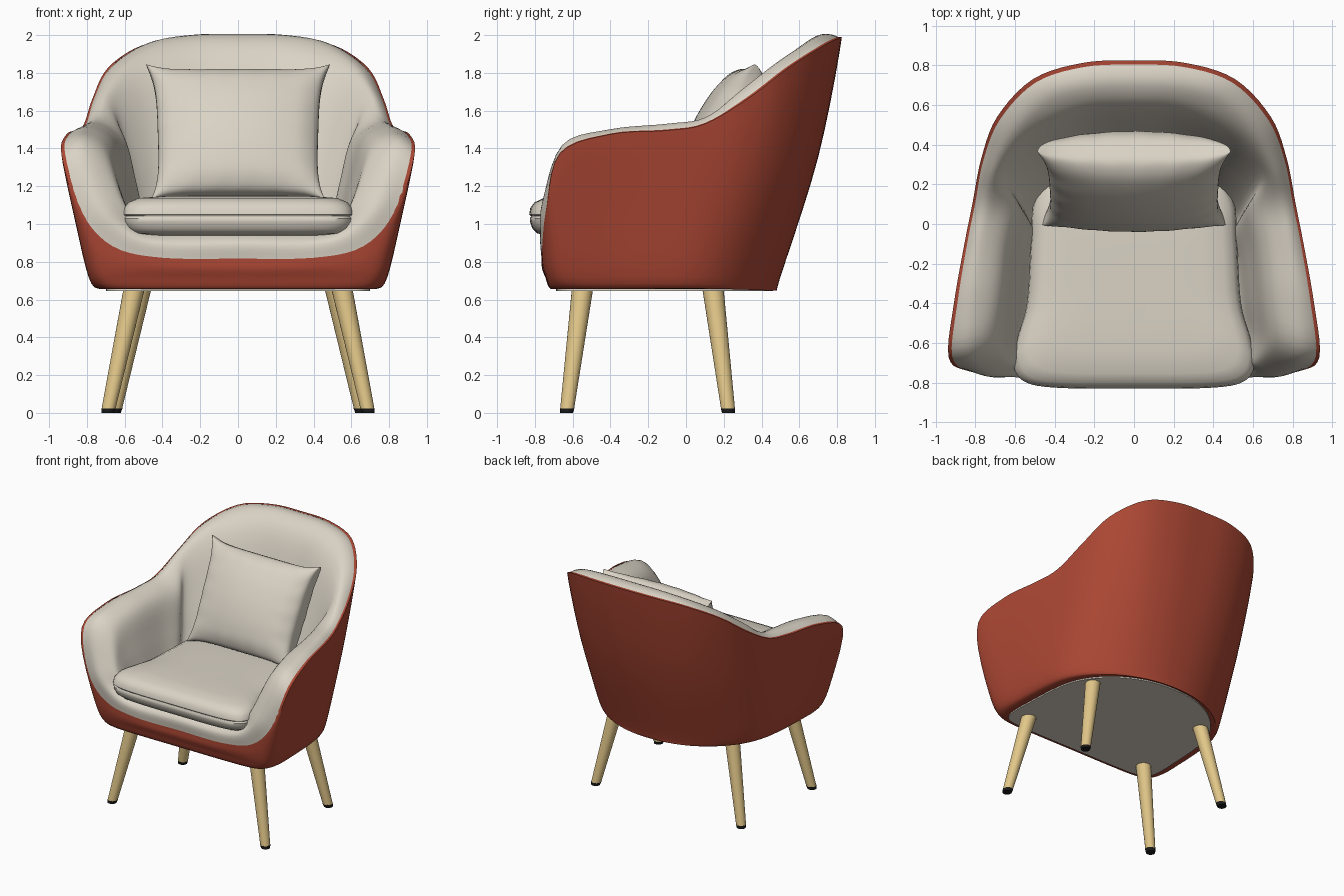
import bpy, bmesh, math
from mathutils import Vector, Matrix

cube = bpy.data.objects.get("Cube")
if cube:
    bpy.data.objects.remove(cube, do_unlink=True)


def material(name, rgb):
    mat = bpy.data.materials.new(name)
    mat.use_nodes = True
    mat.diffuse_color = (*rgb, 1)
    bsdf = next(n for n in mat.node_tree.nodes if n.type == 'BSDF_PRINCIPLED')
    bsdf.inputs["Base Color"].default_value = (*rgb, 1)
    bsdf.inputs["Roughness"].default_value = 0.8
    return mat


RED = material("brick red fabric", (0.41, 0.063, 0.034))
CREAM = material("cream fabric", (0.70, 0.65, 0.56))
WOOD = material("pale wood", (0.76, 0.57, 0.25))
BLACK = material("black rubber", (0.01, 0.01, 0.01))


def finish(name, bm, mat, angle=50):
    bmesh.ops.recalc_face_normals(bm, faces=bm.faces)
    mesh = bpy.data.meshes.new(name)
    bm.to_mesh(mesh)
    bm.free()
    mesh.materials.append(mat)
    obj = bpy.data.objects.new(name, mesh)
    bpy.context.collection.objects.link(obj)
    bpy.ops.object.select_all(action='DESELECT')
    obj.select_set(True)
    bpy.context.view_layer.objects.active = obj
    bpy.ops.object.shade_smooth_by_angle(angle=math.radians(angle))
    return obj


def catmull(a, b, c, d, t):
    return 0.5 * (2 * b + (c - a) * t + (2 * a - 5 * b + 4 * c - d) * t * t
                  + (3 * b - a - 3 * c + d) * t ** 3)


def closed_loop(half, steps=5):
    """Mirror a half outline across x and smooth it into a closed loop."""
    pts = [Vector(p) for p in half]
    pts += [Vector((-p.x, p.y, p.z)) for p in pts[-2:0:-1]]
    n = len(pts)
    return [catmull(pts[i - 1], pts[i], pts[(i + 1) % n], pts[(i + 2) % n], s / steps)
            for i in range(n) for s in range(steps)]


def smooth_rows(rows, steps=5):
    """Spline across rows; the first and last rows only guide the ends."""
    out = []
    for k in range(1, len(rows) - 2):
        for s in range(steps):
            out.append([catmull(*q, s / steps) for q in zip(*rows[k - 1:k + 3])])
    return out + [rows[-2]]


def loft(name, rows, mat, cap_start=False, cap_end=False, angle=50):
    bm = bmesh.new()
    rings = [[bm.verts.new(p) for p in row] for row in rows]
    for lo, hi in zip(rings, rings[1:]):
        for i in range(len(lo)):
            bm.faces.new((lo[i - 1], lo[i], hi[i], hi[i - 1]))
    if cap_start:
        bm.faces.new(rings[0])
    if cap_end:
        bm.faces.new(rings[-1])
    return finish(name, bm, mat, angle)


def blend(a, b, t):
    return [p.lerp(q, t) for p, q in zip(a, b)]


# Guide curves, front centre round one side to back centre
BASE = [(0, -.745), (.4, -.745), (.66, -.735), (.76, -.69), (.79, -.58), (.785, -.38),
        (.77, -.14), (.735, .05), (.65, .21), (.51, .345), (.35, .435), (.18, .485), (0, .5)]
RIM = [(0, -.76, .81), (.4, -.765, .815), (.67, -.76, .875), (.84, -.74, 1.06),
       (.935, -.67, 1.37), (.908, -.4, 1.475), (.855, -.1, 1.495), (.815, .1, 1.53),
       (.77, .33, 1.665), (.69, .54, 1.825), (.51, .73, 1.945), (.26, .812, 1.985),
       (0, .825, 1.99)]
CREST = [(0, -.765, .9), (.4, -.765, .9), (.6, -.77, .96), (.74, -.76, 1.12),
         (.82, -.65, 1.42), (.8, -.4, 1.5), (.77, -.1, 1.53), (.73, .1, 1.56),
         (.705, .27, 1.69), (.6, .46, 1.84), (.43, .62, 1.95), (.23, .68, 1.99),
         (0, .69, 1.995)]
INNER = [(0, -.7, .95), (.4, -.7, .95), (.54, -.71, .99), (.63, -.71, 1.13),
         (.69, -.6, 1.36), (.67, -.38, 1.43), (.64, -.1, 1.45), (.6, .09, 1.45),
         (.64, .23, 1.58), (.53, .39, 1.71), (.37, .5, 1.81), (.2, .555, 1.85),
         (0, .565, 1.86)]

base = closed_loop([(x, y, .72) for x, y in BASE])
rim, crest, inner = map(closed_loop, (RIM, CREST, INNER))
foot = [Vector((p.x * .92, p.y * .96, .655)) for p in base]
middle = []
for p in blend(base, rim, .5):
    out = Vector((p.x, p.y, 0)).normalized()
    middle.append(p + out * (.008 + .045 * max(0, p.y)))

# Outer shell with a thin turned-in rim
under = [p * .9 + Vector((0, 0, .08)) for p in foot]
shell_rows = smooth_rows([under, foot, base, middle, rim, blend(rim, crest, .3)])
loft("outer_shell", shell_rows + [blend(rim, crest, .16)], RED, cap_start=True)

# Inner padding: rolled rim, arms, backrest and seat well
floor = [Vector((p.x * .78, p.y * .65 - .14, .95)) for p in inner]
wall = [p + Vector((0, p.y * .03, 0)) for p in blend(inner, floor, .5)]
well = [Vector((p.x * .7, p.y * .7 - .05, .94)) for p in floor]
start = [p - Vector((0, 0, .004)) for p in blend(rim, crest, .12)]
roll = blend(middle, rim, .85)
loft("inner_padding", smooth_rows([roll, start, crest, inner, wall, floor, well]),
     CREAM, cap_end=True, angle=70)

# Underside panel
panel = [[Vector((p.x * .96, p.y * .96, z)) for p in foot] for z in (.645, .665)]
loft("base_panel", panel, CREAM, True, True)

# Seat cushion with a seam around its edge
outline = closed_loop([(0, -.83, 0), (.4, -.825, 0), (.56, -.79, 0), (.61, -.7, 0),
                       (.59, -.58, 0), (.54, -.4, 0), (.52, -.1, 0), (.5, .12, 0),
                       (.38, .24, 0), (0, .26, 0)])
layers = [(.1, .94), (.045, .95), (.018, .975), (.005, 1.01), (.003, 1.03), (.009, 1.037),
          (.009, 1.042), (0, 1.05), (.006, 1.085), (.03, 1.115), (.08, 1.137), (.2, 1.147),
          (.35, 1.15)]
cushion = []
for inset, z in layers:
    k = 1 - inset / .58
    cushion.append([Vector((p.x * k, (p.y + .28) * k - .28, z)) for p in outline])
loft("seat_cushion", cushion, CREAM, True, True)

# Loose back pillow: a puffed square with pulled-out corners, fuller behind
bm = bmesh.new()
N = 40
tilt = Matrix.Translation((0, .18, 1.485)) @ Matrix.Rotation(math.radians(-27), 4, 'X')
for side, depth, power in ((-1, .15, .42), (1, .23, .28)):
    grid = []
    for i in range(N + 1):
        for j in range(N + 1):
            u = math.sin((i / N - .5) * math.pi)
            v = math.sin((j / N - .5) * math.pi)
            puff = (max(0, 1 - u * u) * max(0, 1 - v * v)) ** power
            x = u * (.425 + .05 * v ** 4 + .012 * v)
            z = v * (.365 + .04 * u ** 6)
            edge = max(abs(u), abs(v)) ** 6
            wrinkle = .007 * edge * puff * (math.sin(19 * u) + math.sin(17 * v + 1))
            grid.append(bm.verts.new(tilt @ Vector((x, side * (depth * puff + wrinkle), z))))
    for i in range(N):
        for j in range(N):
            a = i * (N + 1) + j
            bm.faces.new((grid[a], grid[a + 1], grid[a + N + 2], grid[a + N + 1]))
bmesh.ops.remove_doubles(bm, verts=bm.verts, dist=.0005)
finish("back_pillow", bm, CREAM, 60)


def tapered_rod(name, top, bottom, r_top, r_bottom, mat):
    """Round rod whose end rings stay level."""
    rows = []
    for c, r in ((bottom, r_bottom), (top, r_top)):
        rows.append([c + Vector((r * math.cos(a), r * math.sin(a), 0))
                     for a in (math.tau * i / 24 for i in range(24))])
    loft(name, rows, mat, True, True)


# Splayed legs with rubber feet
LEGS = {"front": ((.545, -.545, .68), (.69, -.632, 0)),
        "rear": ((.51, .14, .68), (.655, .225, 0))}
for place, (top, bottom) in LEGS.items():
    for label, s in (("left", 1), ("right", -1)):
        t, b = (Vector((s * p[0], p[1], p[2])) for p in (top, bottom))
        ankle = b.lerp(t, .035)
        tapered_rod(f"{place}_{label}_leg", t, ankle, .057, .037, WOOD)
        tapered_rod(f"{place}_{label}_foot", ankle, b, .038, .034, BLACK)
